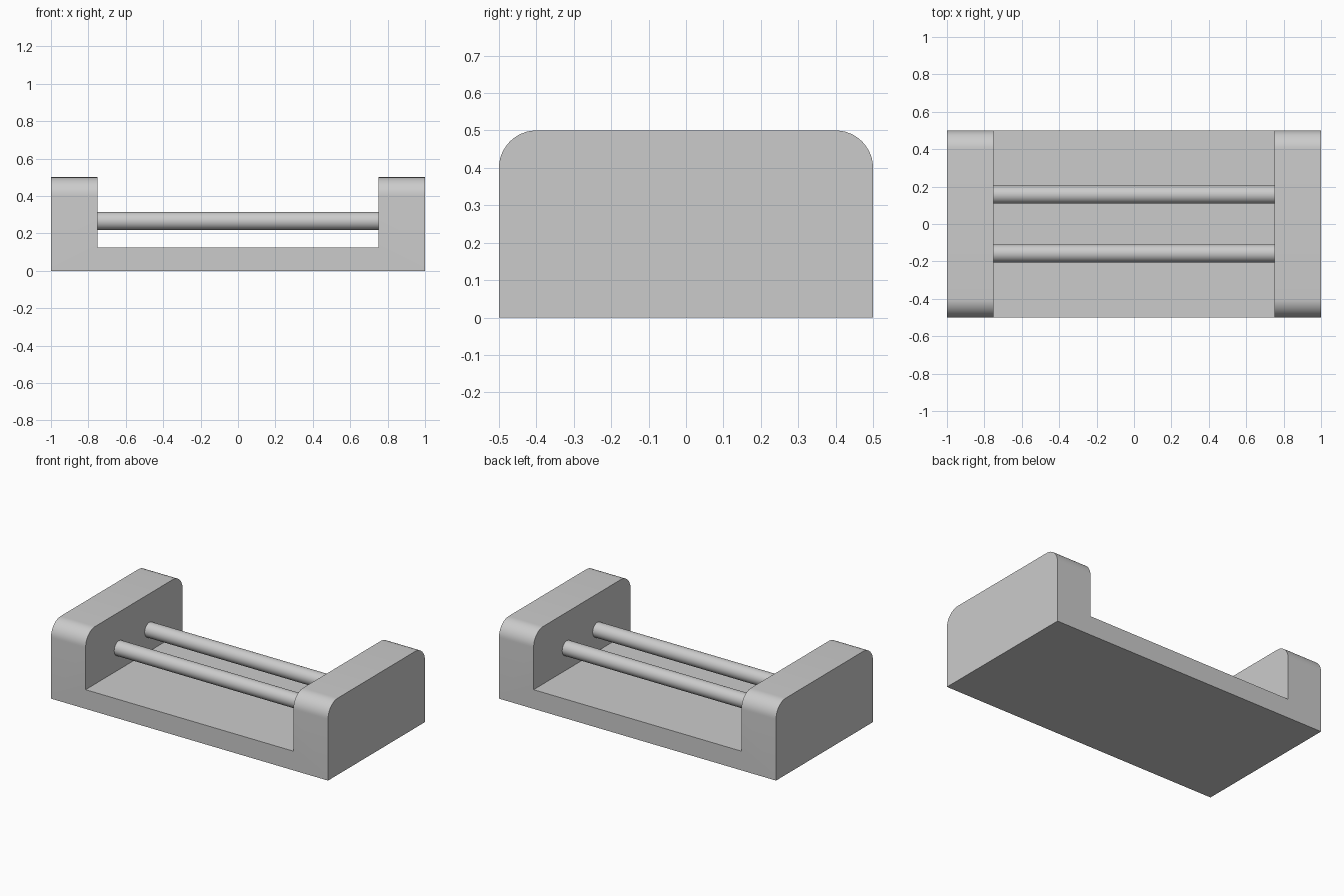
import bpy, bmesh, math

cube = bpy.data.objects.get("Cube")
if cube:
    bpy.data.objects.remove(cube, do_unlink=True)

GREY = (0.6, 0.6, 0.6, 1.0)
mat = bpy.data.materials.new("plain grey")
mat.use_nodes = True
mat.diffuse_color = GREY
mat.node_tree.nodes["Principled BSDF"].inputs["Base Color"].default_value = GREY


def finish(obj):
    obj.data.materials.clear()
    obj.data.materials.append(mat)
    bpy.ops.object.select_all(action='DESELECT')
    obj.select_set(True)
    bpy.context.view_layer.objects.active = obj
    bpy.ops.object.shade_smooth_by_angle(angle=math.radians(30))


# U-shaped frame: base and two end blocks in one profile, extruded front to back
HALF_LEN, INNER, HALF_DEPTH = 1.0, 0.75, 0.5
HEIGHT, FLOOR, ROUND = 0.5, 0.125, 0.1
right_half = [(HALF_LEN, 0), (HALF_LEN, HEIGHT), (INNER, HEIGHT), (INNER, FLOOR)]
profile = right_half + [(-x, z) for x, z in reversed(right_half)]

bm = bmesh.new()
face = bm.faces.new([bm.verts.new((x, -HALF_DEPTH, z)) for x, z in profile])
ext = bmesh.ops.extrude_face_region(bm, geom=[face])
moved = [v for v in ext["geom"] if isinstance(v, bmesh.types.BMVert)]
bmesh.ops.translate(bm, verts=moved, vec=(0, 2 * HALF_DEPTH, 0))
bmesh.ops.recalc_face_normals(bm, faces=bm.faces)

# Round the front and back top edges of the end blocks
top_edges = [e for e in bm.edges
             if all(v.co.z > HEIGHT - 0.01 for v in e.verts)
             and abs(e.verts[0].co.y - e.verts[1].co.y) < 0.01]
bmesh.ops.bevel(bm, geom=top_edges, offset=ROUND, segments=12,
                profile=0.5, affect='EDGES')
mesh = bpy.data.meshes.new("frame")
bm.to_mesh(mesh)
bm.free()
frame = bpy.data.objects.new("frame", mesh)
bpy.context.collection.objects.link(frame)
finish(frame)

# Two round rods spanning the gap between the end blocks
for name, side in (("front_rod", -1), ("back_rod", 1)):
    bpy.ops.mesh.primitive_cylinder_add(
        vertices=48, radius=0.048, depth=2 * INNER,
        location=(0, side * 0.157, 0.266), rotation=(0, math.pi / 2, 0))
    rod = bpy.context.object
    rod.name = name
    finish(rod)
